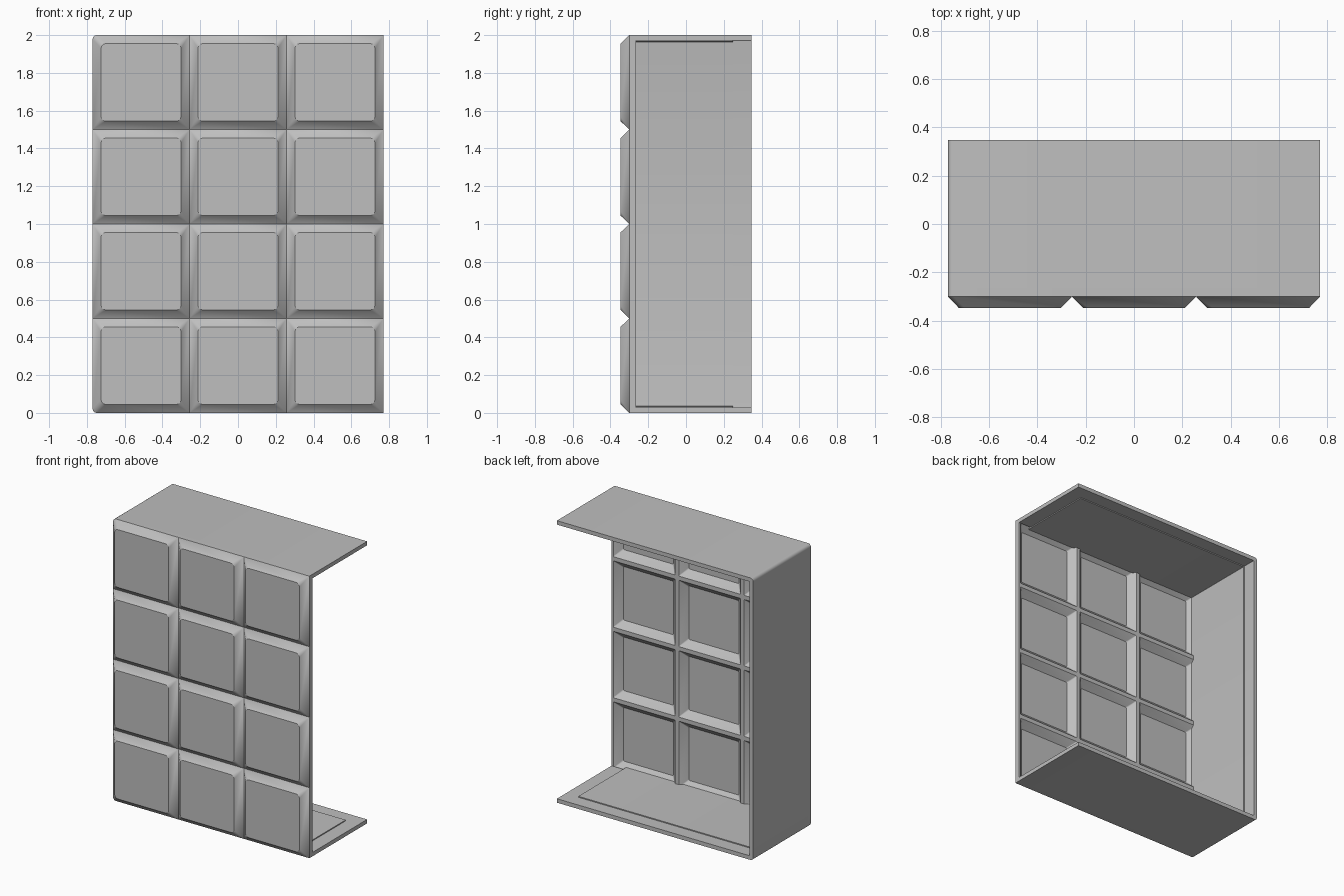
import bpy, bmesh, math

cube = bpy.data.objects.get("Cube")
if cube:
    bpy.data.objects.remove(cube, do_unlink=True)

HALF_X, HEIGHT, COLS, ROWS = 0.77, 2.0, 3, 4
FRONT, GROOVE, RIDGE, BACK = -0.347, -0.30, -0.265, 0.347
WALL = 0.035
CORNER = 0.022
STEPS = 4

grey = bpy.data.materials.new("plain grey")
grey.use_nodes = True
grey.diffuse_color = (0.52, 0.52, 0.52, 1)
grey.node_tree.nodes["Principled BSDF"].inputs["Base Color"].default_value = grey.diffuse_color


def finish(bm, name):
    bmesh.ops.remove_doubles(bm, verts=bm.verts, dist=1e-5)
    bmesh.ops.recalc_face_normals(bm, faces=bm.faces)
    mesh = bpy.data.meshes.new(name)
    bm.to_mesh(mesh)
    bm.free()
    mesh.materials.append(grey)
    obj = bpy.data.objects.new(name, mesh)
    bpy.context.collection.objects.link(obj)
    bpy.ops.object.select_all(action='DESELECT')
    obj.select_set(True)
    bpy.context.view_layer.objects.active = obj
    bpy.ops.object.shade_smooth_by_angle(angle=math.radians(30))
    return obj


def arc(cx, cz, r, start):
    """Quarter turn of points around a corner centre."""
    return [(cx + r * math.cos(start + math.pi / 2 * i / STEPS),
             cz + r * math.sin(start + math.pi / 2 * i / STEPS))
            for i in range(STEPS + 1)]


def ring(bm, box, margin, radii, y):
    """Rectangle with its own radius at each corner, counter-clockwise from top right."""
    x0, x1, z0, z1 = box[0] + margin, box[1] - margin, box[2] + margin, box[3] - margin
    points = []
    corners = ((x1, z1, -1, -1), (x0, z1, 1, -1), (x0, z0, 1, 1), (x1, z0, -1, 1))
    for k, (x, z, sx, sz) in enumerate(corners):
        r = radii[k]
        points += arc(x + sx * r, z + sz * r, r, k * math.pi / 2)
    return [bm.verts.new((x, y, z)) for x, z in points]


def bridge(bm, a, b):
    for i in range(len(a)):
        j = (i + 1) % len(a)
        quad = [a[i], a[j], b[j], b[i]]
        unique = []
        for v in quad:
            if all((v.co - u.co).length > 1e-6 for u in unique):
                unique.append(v)
        if len(unique) > 2:
            bm.faces.new(unique)


# Front panel: thin pillowed tiles, raised in front and ribbed behind
bm = bmesh.new()
w, h = 2 * HALF_X / COLS, HEIGHT / ROWS
for c in range(COLS):
    for r in range(ROWS):
        box = (-HALF_X + c * w, -HALF_X + (c + 1) * w, r * h, (r + 1) * h)
        edge = [0, CORNER if c == 0 and r == ROWS - 1 else 0,
                CORNER if c == 0 and r == 0 else 0, 0]
        face = ring(bm, box, 0.045, [0.025] * 4, FRONT)
        bm.faces.new(face)
        groove = ring(bm, box, 0, edge, GROOVE)
        bridge(bm, face, groove)
        rib = ring(bm, box, 0, edge, RIDGE)
        rib_top = ring(bm, box, 0.0145, [0.004] * 4, RIDGE)
        inside = ring(bm, box, 0.06, [0.01] * 4, FRONT + WALL)
        bridge(bm, rib, rib_top)
        bridge(bm, rib_top, inside)
        bm.faces.new(inside)
        # Outer rim only on the border cells
        for i in range(len(rib)):
            j = (i + 1) % len(rib)
            a, b = rib[i].co, rib[j].co
            mid = (a + b) / 2
            on_left = c == 0 and mid.x < box[0] + CORNER * 0.9
            border = (on_left and (mid.x < box[0] + 1e-4 or max(edge) > 0)
                      or c == COLS - 1 and mid.x > HALF_X - 1e-4
                      or mid.z < 1e-4 or mid.z > HEIGHT - 1e-4)
            if border and (a - b).length > 1e-6:
                bm.faces.new([groove[i], groove[j], rib[j], rib[i]])
finish(bm, "tiled_front_panel")


# Walls: one strip wraps the bottom, the closed side and the top
def wrap(name, outer, inner, right, y0, y1):
    def path(m):
        r = max(CORNER - m, 0.004)
        x, lo, hi = -HALF_X + m + r, m + r, HEIGHT - m - r
        return ([(right, HEIGHT - m)] + arc(x, hi, r, math.pi / 2)
                + arc(x, lo, r, math.pi) + [(right, m)])
    bm = bmesh.new()
    rows = [[bm.verts.new((x, y, z)) for x, z in path(m)]
            for m, y in ((outer, y0), (outer, y1), (inner, y1), (inner, y0))]
    for k in range(4):
        a, b = rows[k], rows[(k + 1) % 4]
        for i in range(len(a) - 1):
            bm.faces.new([a[i], a[i + 1], b[i + 1], b[i]])
    for end in (0, -1):
        bm.faces.new([row[end] for row in rows])
    finish(bm, name)


wrap("outer_wall", 0, 0.028, HALF_X, RIDGE, BACK)
# Liner stops short of the open edges, leaving a shallow step
wrap("inner_liner", 0.02, WALL, HALF_X - 0.1, -0.295, 0.25)
